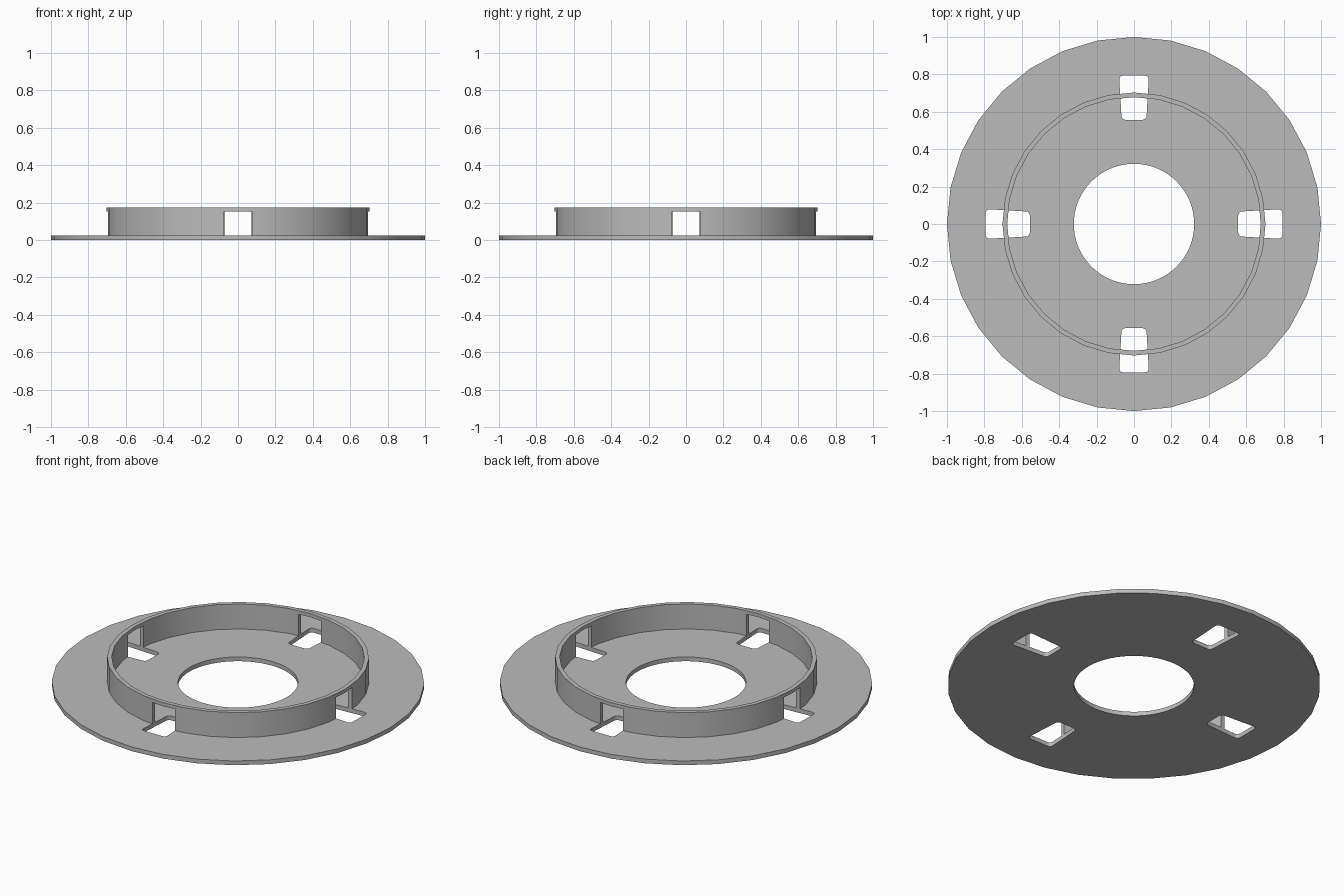
import bpy, bmesh
from math import pi
from mathutils import Matrix

if "Cube" in bpy.data.objects:
    bpy.data.objects.remove(bpy.data.objects["Cube"])

PLATE_TOP, RING_TOP, WINDOW_TOP = 0.025, 0.173, 0.152

grey = bpy.data.materials.new("mid grey")
grey.use_nodes = True
colour = (0.5, 0.5, 0.5, 1)
grey.diffuse_color = colour
grey.node_tree.nodes["Principled BSDF"].inputs["Base Color"].default_value = colour


def to_object(name, bm):
    mesh = bpy.data.meshes.new(name)
    bm.to_mesh(mesh)
    bm.free()
    mesh.materials.append(grey)
    obj = bpy.data.objects.new(name, mesh)
    bpy.context.collection.objects.link(obj)
    return obj


def cylinder(name, radius, z0, z1, sides):
    bm = bmesh.new()
    bmesh.ops.create_cone(bm, cap_ends=True, segments=sides, radius1=radius,
                          radius2=radius, depth=z1 - z0,
                          matrix=Matrix.Translation((0, 0, (z0 + z1) / 2)))
    return to_object(name, bm)


def slot_cutter(angle):
    # tapered prism with rounded upright edges, wider towards the rim
    bm = bmesh.new()
    outline = [(-0.066, 0.557), (0.066, 0.557), (0.08, 0.793), (-0.08, 0.793)]
    base = bm.faces.new([bm.verts.new((x, y, -0.1)) for x, y in outline])
    top = bmesh.ops.extrude_face_region(bm, geom=[base])["geom"]
    for v in top:
        if isinstance(v, bmesh.types.BMVert):
            v.co.z = WINDOW_TOP
    upright = [e for e in bm.edges if abs(e.verts[0].co.z - e.verts[1].co.z) > 0.1]
    bmesh.ops.bevel(bm, geom=upright, offset=0.02, segments=4, profile=0.5,
                    affect='EDGES')
    bmesh.ops.recalc_face_normals(bm, faces=bm.faces)
    bm.transform(Matrix.Rotation(angle, 4, 'Z'))
    return to_object("slot_cutter", bm)


def cut(obj, cutters):
    bpy.context.view_layer.objects.active = obj
    for cutter in cutters:
        mod = obj.modifiers.new("cut", 'BOOLEAN')
        mod.operation, mod.solver, mod.object = 'DIFFERENCE', 'EXACT', cutter
        bpy.ops.object.modifier_apply(modifier=mod.name)


# base plate and raised ring
plate = cylinder("base_plate", 1.0, 0, PLATE_TOP, 32)
ring = cylinder("raised_ring", 0.703, PLATE_TOP, RING_TOP, 32)

# central hole, ring bore and four slots through both parts
hole = cylinder("hole_cutter", 0.322, -0.1, 0.1, 64)
bore = cylinder("bore_cutter", 0.678, -0.1, 0.3, 32)
slots = [slot_cutter(i * pi / 2) for i in range(4)]
cut(plate, [hole] + slots)
cut(ring, [bore] + slots)
for cutter in [hole, bore] + slots:
    bpy.data.objects.remove(cutter)

# smooth walls with sharp rims
for part in (plate, ring):
    bpy.ops.object.select_all(action='DESELECT')
    part.select_set(True)
    bpy.context.view_layer.objects.active = part
    bpy.ops.object.shade_smooth_by_angle(angle=pi / 6)
